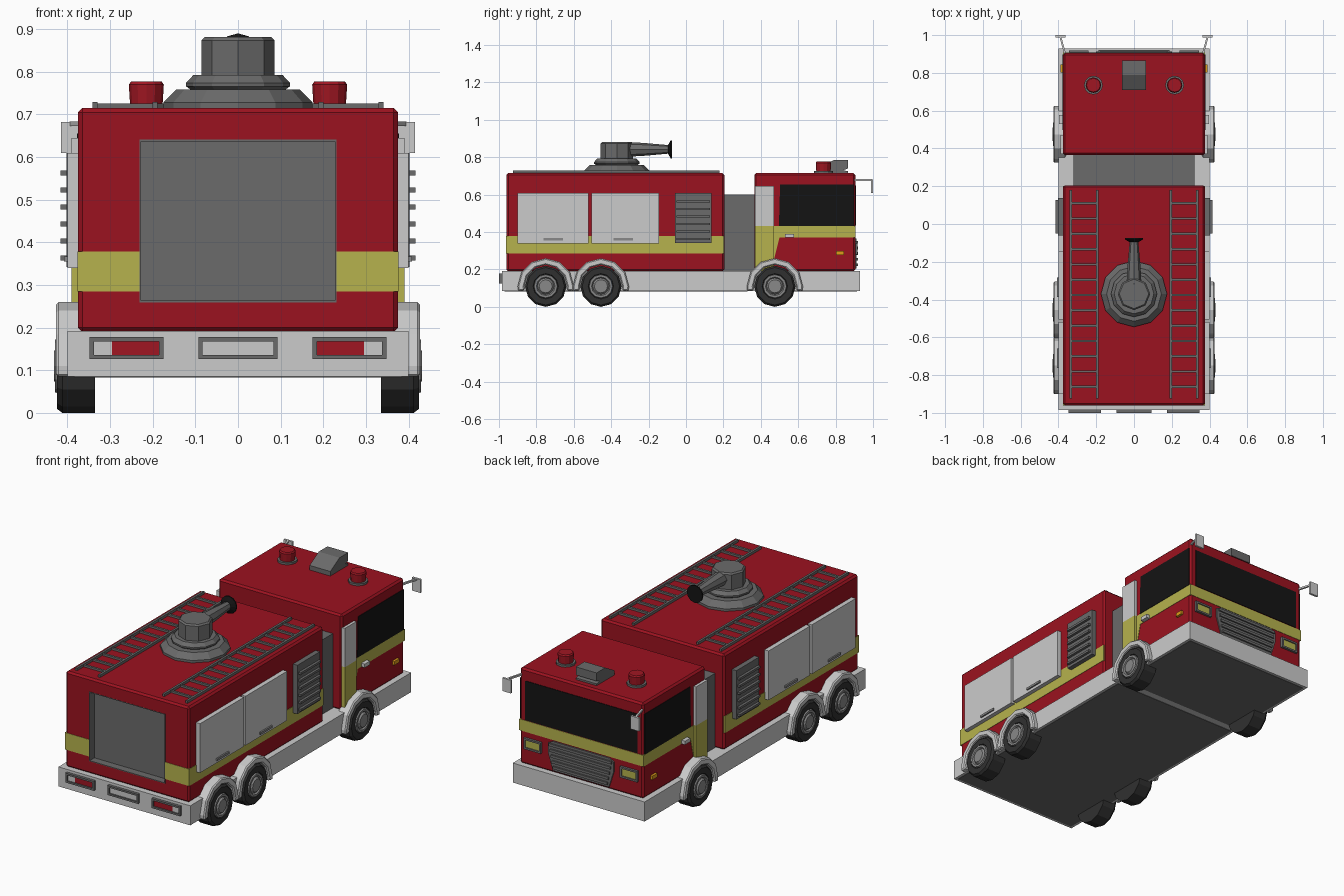
import bpy, bmesh, math

if "Cube" in bpy.data.objects:
    bpy.data.objects.remove(bpy.data.objects["Cube"])

COLORS = {
    "red": (0.33, 0.006, 0.014), "light": (0.8, 0.8, 0.8), "dark": (0.145, 0.145, 0.145),
    "stripe": (0.47, 0.45, 0.075), "glass": (0.007, 0.007, 0.007), "tyre": (0.03, 0.03, 0.03),
    "orange": (0.75, 0.33, 0.01), "hub": (0.25, 0.25, 0.25), "lens": (0.35, 0.008, 0.016),
}
MATS = {}
for key, c in COLORS.items():
    MATS[key] = bpy.data.materials.new(key)
    MATS[key].diffuse_color = (*c, 1)


def finish(name, bm, mat, mirror=False, bevel=0):
    bmesh.ops.recalc_face_normals(bm, faces=bm.faces[:])
    me = bpy.data.meshes.new(name)
    bm.to_mesh(me)
    bm.free()
    ob = bpy.data.objects.new(name, me)
    bpy.context.collection.objects.link(ob)
    me.materials.append(MATS[mat])
    if bevel:
        m = ob.modifiers.new("bevel", "BEVEL")
        m.width, m.segments = bevel, 1
    if mirror:
        m = ob.modifiers.new("mirror", "MIRROR")
        m.use_mirror_merge = False
    return ob


def place(axis, a, b, t):
    """Profile coordinates (a, b) and extrusion t along an axis."""
    return {"x": (t, a, b), "y": (a, t, b), "z": (a, b, t)}[axis]


def loft(rings):
    """Skin a list of equal-length point rings and cap both ends."""
    bm = bmesh.new()
    vs = [[bm.verts.new(p) for p in ring] for ring in rings]
    n = len(rings[0])
    for lo, hi in zip(vs, vs[1:]):
        for i in range(n):
            j = (i + 1) % n
            bm.faces.new((lo[i], lo[j], hi[j], hi[i]))
    bm.faces.new(vs[0])
    bm.faces.new(vs[-1])
    return bm


def prism(name, pts, axis, t0, t1, mat, **kw):
    return finish(name, loft([[place(axis, a, b, t) for a, b in pts] for t in (t0, t1)]), mat, **kw)


def box(name, x, y, z, mat, **kw):
    pts = [(x[0], y[0]), (x[1], y[0]), (x[1], y[1]), (x[0], y[1])]
    return prism(name, pts, "z", z[0], z[1], mat, **kw)


def lathe(name, profile, centre, axis, sides, mat, **kw):
    """Profile is (radius, position along axis)."""
    ang = [2 * math.pi * i / sides for i in range(sides)]
    rings = [[place(axis, centre[0] + r * math.cos(a), centre[1] + r * math.sin(a), t) for a in ang]
             for r, t in profile]
    return finish(name, loft(rings), mat, **kw)


def frame(name, x, z, y0, y1, w, mat, **kw):
    """Rectangular rim in the xz plane, made of four bars."""
    box(name + "_left", (x[0], x[0] + w), (y0, y1), z, mat, **kw)
    box(name + "_right", (x[1] - w, x[1]), (y0, y1), z, mat, **kw)
    box(name + "_bottom", (x[0] + w, x[1] - w), (y0, y1), (z[0], z[0] + w), mat, **kw)
    box(name + "_top", (x[0] + w, x[1] - w), (y0, y1), (z[1] - w, z[1]), mat, **kw)


M = dict(mirror=True)

# Chassis skirt and underside
box("chassis_skirt", (-0.4, 0.4), (-0.985, 0.93), (0.085, 0.192), "light")
box("rear_underside", (-0.385, 0.385), (-0.97, 0.33), (0.083, 0.09), "dark")
box("front_underside", (-0.385, 0.385), (0.37, 0.915), (0.083, 0.09), "dark")

# Rear body with recessed back shutter
body = box("rear_body", (-0.375, 0.375), (-0.96, 0.205), (0.19, 0.715), "red", bevel=0.01)
cutter = box("shutter_cutter", (-0.23, 0.23), (-1.1, -0.915), (0.26, 0.64), "dark")
cutter.hide_render = True
cut = body.modifiers.new("recess", "BOOLEAN")
cut.object, cut.operation, cut.solver = cutter, "DIFFERENCE", "EXACT"
bpy.context.view_layer.objects.active = body
for m in [m.name for m in body.modifiers]:
    bpy.ops.object.modifier_apply(modifier=m)
bpy.data.objects.remove(cutter)
frame("shutter_lining", (-0.231, 0.231), (0.259, 0.641), -0.961, -0.912, 0.004, "dark")
box("rear_shutter", (-0.228, 0.228), (-0.92, -0.91), (0.262, 0.638), "dark")

# Body stripes
box("body_side_stripe", (0.37, 0.377), (-0.962, 0.202), (0.285, 0.378), "stripe", **M)
box("body_rear_stripe", (0.231, 0.377), (-0.962, -0.95), (0.285, 0.378), "stripe", **M)

# Side lockers and handles
for i, (a, b) in enumerate([(-0.9, -0.52), (-0.505, -0.145)]):
    box(f"locker_door_{i}", (0.37, 0.4), (a, b), (0.34, 0.61), "light", **M)
    h = a + 0.19 if i == 0 else b - 0.19
    box(f"locker_handle_{i}", (0.39, 0.408), (h - 0.052, h + 0.052), (0.355, 0.367), "hub", **M)

# Side vent with slats
box("side_vent", (0.37, 0.402), (-0.06, 0.137), (0.342, 0.61), "dark", **M)
for i in range(6):
    z = 0.363 + 0.04 * i
    box(f"vent_slat_{i}", (0.4, 0.416), (-0.05, 0.127), (z - 0.006, z + 0.006), "dark", **M)

# Cab and connecting block
box("link_block", (-0.32, 0.32), (0.2, 0.37), (0.19, 0.6), "dark")
box("cab", (-0.375, 0.375), (0.365, 0.905), (0.19, 0.715), "red", bevel=0.01)
box("windscreen", (-0.34, 0.34), (0.9, 0.908), (0.435, 0.65), "glass")
prism("side_window", [(0.497, 0.433), (0.897, 0.433), (0.897, 0.655), (0.503, 0.655)], "x", 0.37, 0.378, "glass", **M)
box("cab_front_stripe", (-0.377, 0.377), (0.9, 0.907), (0.37, 0.432), "stripe")
prism("cab_side_stripe", [(0.45, 0.2), (0.47, 0.25), (0.5, 0.37), (0.907, 0.37), (0.907, 0.432), (0.45, 0.432)],
      "x", 0.37, 0.377, "stripe", **M)
box("cab_pillar", (0.36, 0.39), (0.37, 0.47), (0.432, 0.645), "light", **M)
box("cab_pillar_lower", (0.36, 0.39), (0.37, 0.47), (0.19, 0.432), "stripe", **M)
box("door_handle", (0.37, 0.398), (0.53, 0.577), (0.37, 0.39), "light", **M)
box("side_marker", (0.37, 0.388), (0.802, 0.845), (0.277, 0.298), "orange", **M)

# Grille and headlights
prism("grille", [(-0.17, 0.205), (0.17, 0.205), (0.2, 0.3), (0.2, 0.35), (0.17, 0.365), (-0.17, 0.365), (-0.2, 0.35), (-0.2, 0.3)],
      "y", 0.9, 0.912, "dark")
for i in range(5):
    z = 0.225 + 0.03 * i
    w = 0.165 + 0.006 * i
    box(f"grille_slat_{i}", (-w, w), (0.91, 0.92), (z - 0.007, z + 0.007), "dark")
frame("headlight_rim", (0.24, 0.345), (0.28, 0.34), 0.9, 0.918, 0.01, "dark", **M)
box("headlight", (0.25, 0.335), (0.9, 0.912), (0.29, 0.33), "stripe", **M)

# Mirrors
prism("mirror_arm", [(0.36, 0.9), (0.37, 0.9), (0.395, 0.992), (0.385, 0.992)], "z", 0.673, 0.683, "light", **M)
box("mirror", (0.363, 0.415), (0.988, 1.0), (0.61, 0.682), "light", **M)

# Roof beacons and siren
lathe("beacon_base", [(0.05, 0.71), (0.05, 0.726)], (0.215, 0.735), "z", 12, "dark", **M)
lathe("beacon", [(0.038, 0.72), (0.041, 0.77), (0.036, 0.777)], (0.215, 0.735), "z", 12, "lens", **M)
prism("siren", [(0.71, 0.71), (0.865, 0.71), (0.865, 0.725), (0.84, 0.73), (0.865, 0.74), (0.865, 0.785), (0.79, 0.785),
                (0.71, 0.74)], "x", -0.063, 0.063, "dark")

# Roof ladders
for i, x in enumerate((0.195, 0.335)):
    box(f"ladder_rail_{i}", (x - 0.006, x + 0.006), (-0.925, 0.18), (0.71, 0.729), "dark", **M)
for i in range(13):
    y = 0.11 - 0.081 * i
    box(f"ladder_rung_{i}", (0.19, 0.34), (y - 0.006, y + 0.006), (0.713, 0.726), "dark", **M)

# Water cannon
C = (0, -0.37)
lathe("cannon_base", [(0.175, 0.71), (0.175, 0.728), (0.145, 0.758)], C, "z", 12, "dark")
lathe("cannon_collar", [(0.1, 0.75), (0.122, 0.766), (0.122, 0.774), (0.105, 0.792)], C, "z", 12, "dark")
lathe("cannon_turret", [(0.086, 0.785), (0.086, 0.873), (0.078, 0.881)], C, "z", 8, "dark")
lathe("cannon_barrel", [(0.04, -0.32), (0.034, -0.22), (0.022, -0.085)], (0, 0.842), "y", 8, "dark")
lathe("cannon_nozzle", [(0.025, -0.095), (0.048, -0.082), (0.048, -0.075)], (0, 0.842), "y", 12, "glass")

# Wheels and arches
arc = [math.radians(-10)] + [math.radians(30 * k) for k in range(7)] + [math.radians(190)]
for i, y in enumerate((-0.75, -0.455, 0.475)):
    c = (y, 0.11)
    lathe(f"tyre_{i}", [(0.11, 0.335), (0.11, 0.412), (0.1, 0.425), (0.068, 0.425), (0.062, 0.415)], c, "x", 12, "tyre", **M)
    lathe(f"hub_{i}", [(0.066, 0.41), (0.062, 0.429), (0.05, 0.429), (0.044, 0.421), (0.035, 0.432)], c, "x", 12, "hub", **M)
    ring = [(y + r * math.cos(a), 0.11 + r * math.sin(a))
            for r, seq in ((0.15, arc), (0.115, arc[::-1])) for a in seq]
    prism(f"wheel_arch_{i}", ring, "x", 0.36, 0.427, "light", bevel=0.006, **M)

# Tail lights and rear plate
frame("tail_light_rim", (0.175, 0.348), (0.126, 0.178), -1.0, -0.98, 0.01, "dark", **M)
box("tail_light", (0.183, 0.296), (-0.992, -0.98), (0.134, 0.17), "lens", **M)
box("reverse_light", (0.296, 0.34), (-0.992, -0.98), (0.134, 0.17), "light", **M)
frame("plate_rim", (-0.093, 0.093), (0.126, 0.178), -1.0, -0.98, 0.01, "dark")
box("plate", (-0.085, 0.085), (-0.992, -0.98), (0.134, 0.17), "light")

for m in bpy.data.materials:
    if m.users and not m.is_grease_pencil:
        m.use_nodes = True
        m.node_tree.nodes["Principled BSDF"].inputs["Base Color"].default_value = m.diffuse_color
